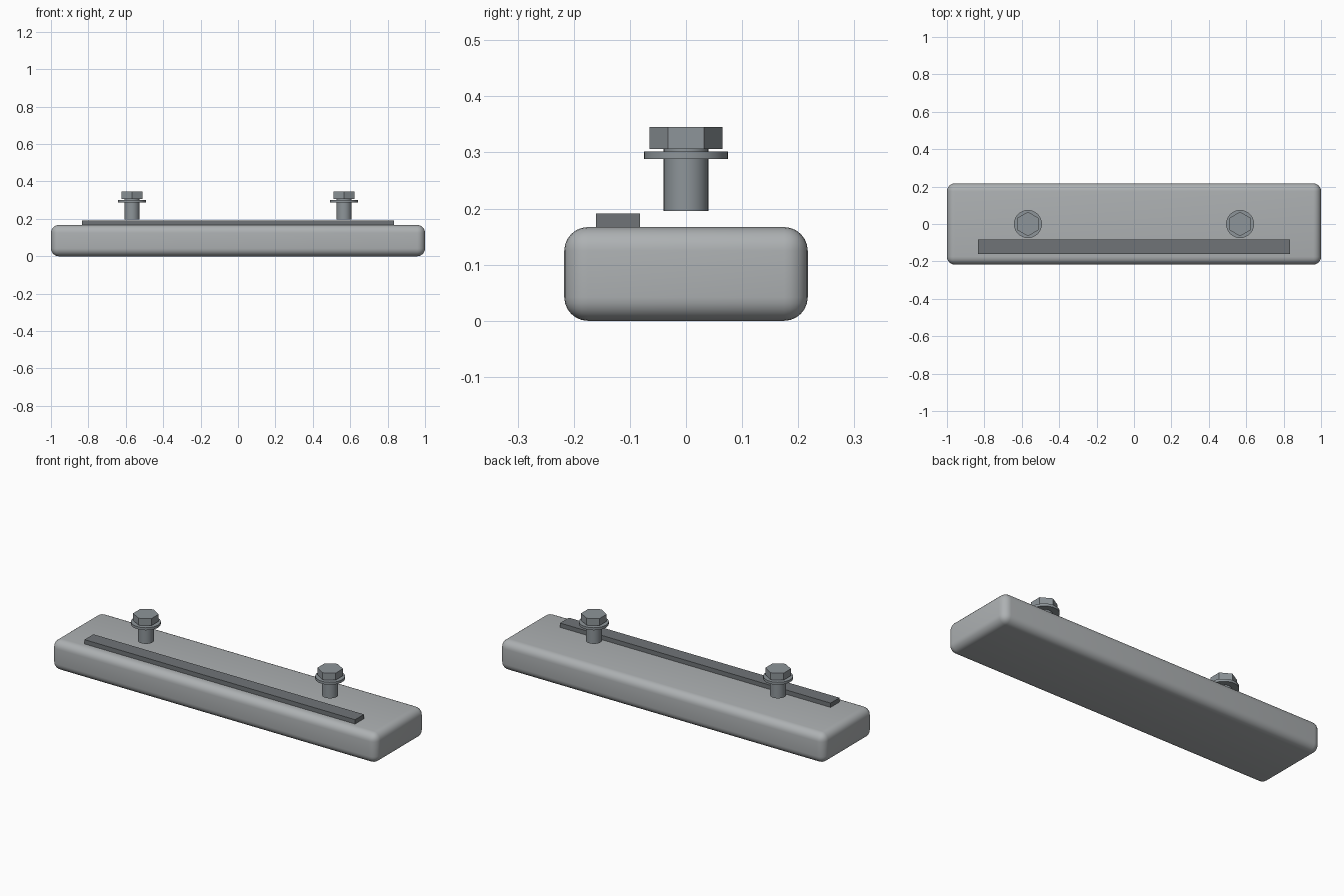
import bpy, bmesh, math

if "Cube" in bpy.data.objects:
    bpy.data.objects.remove(bpy.data.objects["Cube"])


def material(name, rgb):
    m = bpy.data.materials.new(name)
    m.diffuse_color = (*rgb, 1)
    m.use_nodes = True
    m.node_tree.nodes["Principled BSDF"].inputs["Base Color"].default_value = m.diffuse_color
    return m


BODY = material("light_grey", (0.42, 0.44, 0.45))
STEEL = material("steel_grey", (0.27, 0.30, 0.32))
DARK = material("dark_grey", (0.16, 0.175, 0.185))


def finish(bm, name, mat):
    bmesh.ops.recalc_face_normals(bm, faces=bm.faces[:])
    me = bpy.data.meshes.new(name)
    bm.to_mesh(me)
    bm.free()
    me.materials.append(mat)
    ob = bpy.data.objects.new(name, me)
    bpy.context.collection.objects.link(ob)
    return ob


def smooth(ob, degrees=35):
    bpy.ops.object.select_all(action='DESELECT')
    bpy.context.view_layer.objects.active = ob
    ob.select_set(True)
    bpy.ops.object.shade_smooth_by_angle(angle=math.radians(degrees))


def box(name, x, y, z, mat, bevel=0):
    bm = bmesh.new()
    bmesh.ops.create_cube(bm, size=1)
    for v in bm.verts:
        for i, (lo, hi) in enumerate((x, y, z)):
            v.co[i] = hi if v.co[i] > 0 else lo
    if bevel:
        bmesh.ops.bevel(bm, geom=bm.edges[:], offset=bevel, segments=6,
                        profile=0.5, affect='EDGES')
    ob = finish(bm, name, mat)
    if bevel:
        smooth(ob)
    return ob


def prism(name, x, r, z0, z1, sides, mat):
    bm = bmesh.new()
    ring = []
    for i in range(sides):
        a = math.pi / 2 + math.tau * i / sides
        ring.append(bm.verts.new((x + r * math.cos(a), r * math.sin(a), z0)))
    base = bm.faces.new(ring)
    top = bmesh.ops.extrude_face_region(bm, geom=[base], use_keep_orig=True)
    for v in top["geom"]:
        if isinstance(v, bmesh.types.BMVert):
            v.co.z = z1
    ob = finish(bm, name, mat)
    if sides > 6:
        smooth(ob)
    return ob


# Rounded bar and the raised strip along its front half
box("bar_body", (-1, 1), (-0.217, 0.217), (0, 0.167), BODY, bevel=0.042)
box("raised_strip", (-0.833, 0.833), (-0.16, -0.082), (0.166, 0.191), DARK)

# Two hexagon bolts with washers, hovering just above the bar
for side, x in (("left", -0.567), ("right", 0.567)):
    prism(side + "_bolt_shank", x, 0.04, 0.196, 0.307, 32, STEEL)
    prism(side + "_bolt_washer", x, 0.075, 0.288, 0.302, 32, STEEL)
    prism(side + "_bolt_head", x, 0.065, 0.306, 0.345, 6, STEEL)
